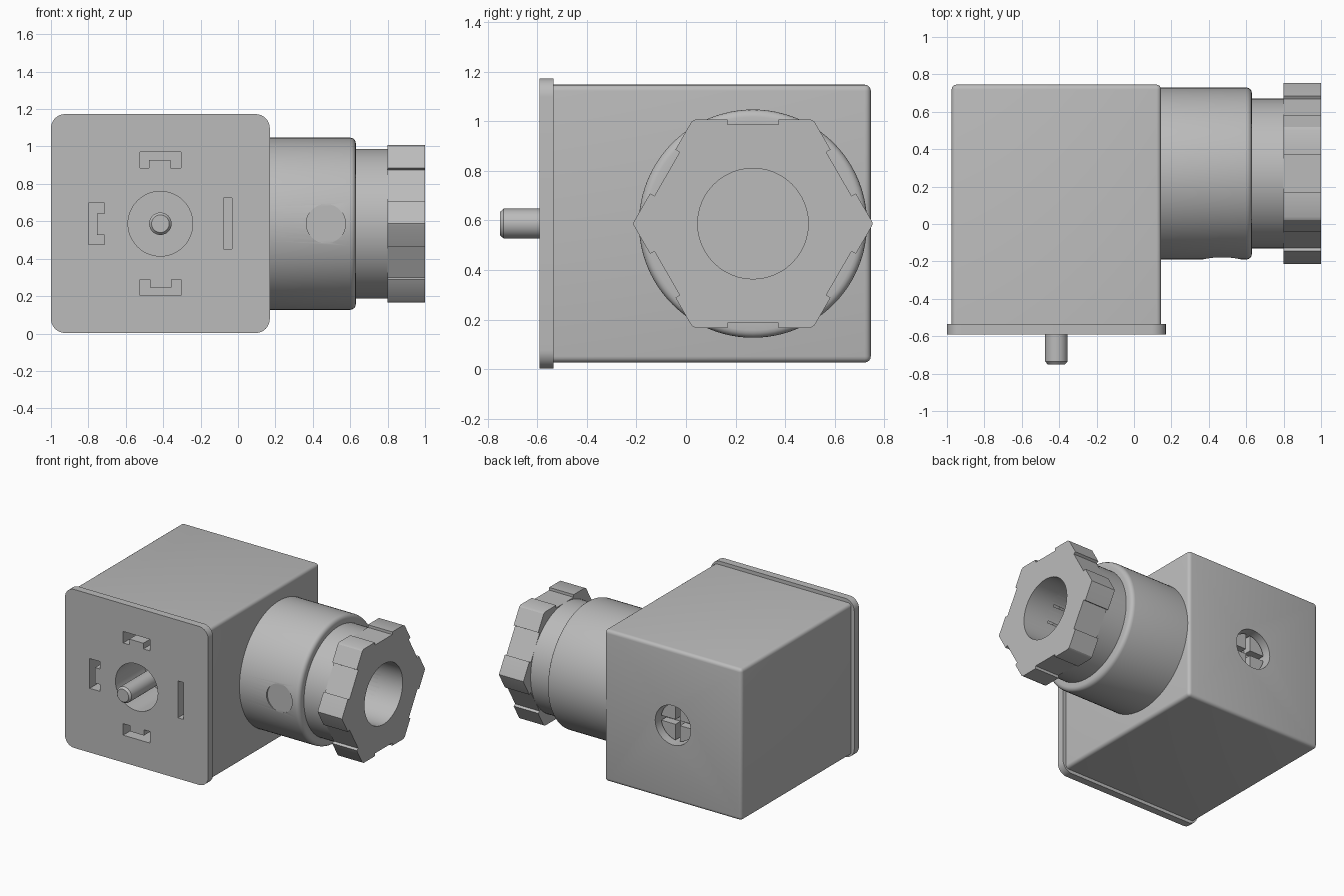
import bpy, bmesh
from math import cos, sin, pi, tau
from mathutils import Vector, Matrix

if "Cube" in bpy.data.objects:
    bpy.data.objects.remove(bpy.data.objects["Cube"])

grey = bpy.data.materials.new("plain grey")
grey.use_nodes = True
grey.diffuse_color = (0.5, 0.5, 0.5, 1)
grey.node_tree.nodes["Principled BSDF"].inputs["Base Color"].default_value = (0.5, 0.5, 0.5, 1)

CX, CZ = -0.415, 0.587   # screw axis
GY = 0.27                # cable gland axis


def finish(bm, name):
    bmesh.ops.recalc_face_normals(bm, faces=bm.faces)
    me = bpy.data.meshes.new(name)
    bm.to_mesh(me)
    bm.free()
    me.materials.append(grey)
    ob = bpy.data.objects.new(name, me)
    bpy.context.collection.objects.link(ob)
    return ob


def prism(name, pts, axis, a, b):
    """Extrude an outline from a to b along x (points are y, z) or y (points are x, z)."""
    bm = bmesh.new()
    place = (lambda p: (a, p[0], p[1])) if axis == "x" else (lambda p: (p[0], a, p[1]))
    face = bm.faces.new([bm.verts.new(place(p)) for p in pts])
    moved = bmesh.ops.extrude_face_region(bm, geom=[face])["geom"]
    step = Vector((b - a, 0, 0) if axis == "x" else (0, b - a, 0))
    bmesh.ops.translate(bm, vec=step, verts=[v for v in moved if isinstance(v, bmesh.types.BMVert)])
    return finish(bm, name)


def rect(u0, u1, v0, v1):
    return [(u0, v0), (u1, v0), (u1, v1), (u0, v1)]


def circle(u, v, r, n=48):
    return [(u + r * cos(tau * i / n), v + r * sin(tau * i / n)) for i in range(n)]


def lathe(name, profile, axis, u, v, n=64):
    """Revolve (radius, distance) pairs around x or y."""
    bm = bmesh.new()
    vs = [bm.verts.new((r, 0, d)) for r, d in profile]
    edges = [bm.edges.new(p) for p in zip(vs, vs[1:])]
    bmesh.ops.spin(bm, geom=vs + edges, cent=(0, 0, 0), axis=(0, 0, 1), angle=tau, steps=n)
    bmesh.ops.remove_doubles(bm, verts=bm.verts, dist=1e-4)
    turn = Matrix.Rotation(pi / 2, 4, "Y") if axis == "x" else Matrix.Rotation(-pi / 2, 4, "X")
    at = (0, u, v) if axis == "x" else (u, 0, v)
    bmesh.ops.transform(bm, matrix=Matrix.Translation(at) @ turn, verts=bm.verts)
    return finish(bm, name)


def bevel(ob, width, pick, segments=4):
    bm = bmesh.new()
    bm.from_mesh(ob.data)
    bmesh.ops.bevel(bm, geom=[e for e in bm.edges if pick(e)], offset=width,
                    segments=segments, profile=0.5, affect="EDGES")
    bm.to_mesh(ob.data)
    bm.free()


def cut(ob, cutters):
    for c in cutters:
        m = ob.modifiers.new("cut", "BOOLEAN")
        m.object, m.solver = c, "EXACT"
    deps = bpy.context.evaluated_depsgraph_get()
    me = bpy.data.meshes.new_from_object(ob.evaluated_get(deps))
    ob.modifiers.clear()
    ob.data = me
    for c in cutters:
        bpy.data.objects.remove(c)


def along_y(e):
    d = e.verts[0].co - e.verts[1].co
    return abs(d.y) > 0.01


# Housing with a rounded back
housing = prism("housing", rect(-0.975, 0.145, 0.027, 1.147), "y", -0.56, 0.745)
bevel(housing, 0.025, lambda e: along_y(e) or e.verts[0].co.y > 0)
cut(housing, [prism("c", circle(CX, CZ, 0.145), "y", 0.6, 0.9),
              prism("c", circle(CX, CZ, 0.173), "y", -0.8, -0.25)])

# Front flange
flange = prism("front_flange", rect(-1, 0.17, 0.003, 1.173), "y", -0.59, -0.535)
bevel(flange, 0.075, along_y, 8)
cut(flange, [prism("c", circle(CX, CZ, 0.173), "y", -0.8, -0.25)])

# Contact slots: three notched ones turned round the axis, and one plain blade slot
notched = [(-.11, .298), (-.06, .298), (-.06, .34), (.055, .34),
           (.055, .298), (.11, .298), (.11, .383), (-.11, .383)]
for part in (flange, housing):
    slots = []
    for k in range(3):
        c, s = round(cos(k * pi / 2)), round(sin(k * pi / 2))
        slots.append(prism("c", [(CX + u * c - v * s, CZ + u * s + v * c) for u, v in notched],
                           "y", -0.8, -0.35))
    slots.append(prism("c", rect(-0.078, -0.032, 0.452, 0.724), "y", -0.8, -0.35))
    cut(part, slots)

# Centre screw with a cross-slotted head at the back
screw = lathe("centre_screw", [(0, -.75), (.047, -.75), (.06, -.735), (.06, .58),
                               (.135, .58), (.135, .69), (0, .69)], "y", CX, CZ, 48)
cut(screw, [prism("c", rect(CX - .018, CX + .018, CZ - .2, CZ + .2), "y", 0.63, 0.8),
            prism("c", rect(CX - .2, CX + .2, CZ - .018, CZ + .018), "y", 0.63, 0.8)])

# Cable gland: wide sleeve with a rounded rim, then a narrower neck
rim = [(.43 + .03 * cos(i * pi / 8), .6 + .03 * sin(i * pi / 8)) for i in range(5)]
gland = lathe("gland_sleeve", [(0, .12), (.46, .12)] + rim + [(.4, .63), (.4, .82), (0, .82)],
              "x", GY, CZ, 96)
cut(gland, [prism("c", circle(GY, CZ, 0.223), "x", 0.25, 1.2),
            prism("c", circle(0.47, CZ, 0.105), "y", -0.4, -0.178)])

# Hexagonal nut with a shallow notch in each flat
outline = []
for k in range(6):
    a = k * pi / 3 + pi / 6
    n, t = Vector((cos(a), sin(a))), Vector((-sin(a), cos(a)))
    for side, out in ((-.232, .42), (-.102, .42), (-.102, .4), (.102, .4), (.102, .42), (.232, .42)):
        p = n * out + t * side
        outline.append((GY + p.x, CZ + p.y))
    if k in (2, 5):
        outline.append((GY + .483 * cos(a + pi / 6), CZ))
nut = prism("gland_nut", outline, "x", 0.8, 1.0)
cut(nut, [prism("c", circle(GY, CZ, 0.223), "x", 0.25, 1.2)])

# Smooth the rounded surfaces
for ob in (housing, flange, screw, gland, nut):
    bpy.ops.object.select_all(action="DESELECT")
    ob.select_set(True)
    bpy.context.view_layer.objects.active = ob
    bpy.ops.object.shade_smooth_by_angle(angle=pi / 6)
